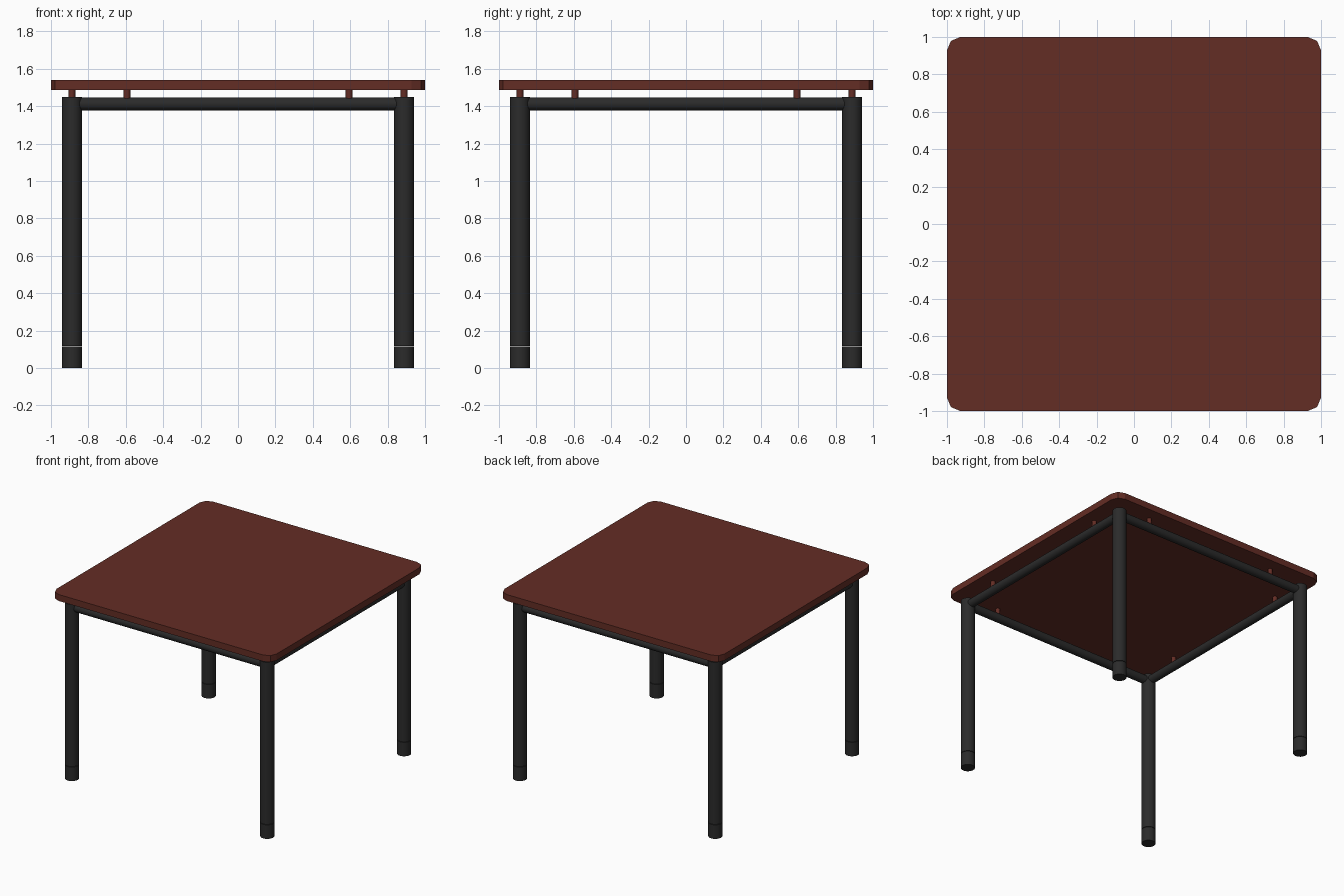
import bpy, bmesh, math
from mathutils import Matrix, Vector

cube = bpy.data.objects.get("Cube")
if cube:
    bpy.data.objects.remove(cube, do_unlink=True)


def material(name, rgb):
    mat = bpy.data.materials.new(name)
    mat.use_nodes = True
    colour = (*rgb, 1)
    mat.diffuse_color = colour
    mat.node_tree.nodes["Principled BSDF"].inputs["Base Color"].default_value = colour
    return mat


brown = material("red_brown_wood", (0.127, 0.026, 0.018))
black = material("black_metal", (0.024, 0.024, 0.024))


def finish(name, bm, mat, smooth=True):
    mesh = bpy.data.meshes.new(name)
    bm.to_mesh(mesh)
    bm.free()
    mesh.materials.append(mat)
    obj = bpy.data.objects.new(name, mesh)
    bpy.context.collection.objects.link(obj)
    if smooth:
        bpy.ops.object.select_all(action="DESELECT")
        obj.select_set(True)
        bpy.context.view_layer.objects.active = obj
        bpy.ops.object.shade_smooth_by_angle(angle=math.radians(40))
    return obj


def rod(name, start, end, radius, mat, sides=24):
    """Capped cylinder between two points."""
    start, end = Vector(start), Vector(end)
    axis = end - start
    turn = axis.to_track_quat("Z", "Y").to_matrix().to_4x4()
    bm = bmesh.new()
    bmesh.ops.create_cone(bm, cap_ends=True, segments=sides, radius1=radius,
                          radius2=radius, depth=axis.length,
                          matrix=Matrix.Translation((start + end) / 2) @ turn)
    return finish(name, bm, mat)


# Table top: slab with rounded vertical corners
TOP_LOW, TOP_HIGH = 1.487, 1.54
bm = bmesh.new()
bmesh.ops.create_cube(bm, size=1, matrix=Matrix.Translation((0, 0, (TOP_LOW + TOP_HIGH) / 2))
                      @ Matrix.Diagonal((2, 2, TOP_HIGH - TOP_LOW, 1)))
uprights = [e for e in bm.edges if abs(e.verts[0].co.z - e.verts[1].co.z) > 0.01]
bmesh.ops.bevel(bm, geom=uprights, offset=0.072, segments=2, profile=0.5, affect="EDGES")
finish("table_top", bm, brown, smooth=False)

# Legs, with a narrow gap above each foot
LEG = 0.888
for x, side in ((-LEG, "right"), (LEG, "left")):
    for y, end in ((-LEG, "front"), (LEG, "back")):
        rod(f"{end}_{side}_leg", (x, y, 0.119), (x, y, 1.45), 0.053, black)
        rod(f"{end}_{side}_foot", (x, y, 0), (x, y, 0.115), 0.053, black)

# Rails between the legs, each carrying two spacer pegs
RAIL_Z, PEG = 1.412, 0.594
for name, angle in (("front", 0), ("left", 90), ("back", 180), ("right", 270)):
    spin = Matrix.Rotation(math.radians(angle), 3, "Z")
    rod(f"{name}_rail", spin @ Vector((-LEG, -LEG, RAIL_Z)),
        spin @ Vector((LEG, -LEG, RAIL_Z)), 0.034, black)
    for i, x in enumerate((-PEG, PEG)):
        rod(f"{name}_spacer_{i + 1}", spin @ Vector((x, -LEG, RAIL_Z)),
            spin @ Vector((x, -LEG, TOP_LOW)), 0.018, brown, 12)
